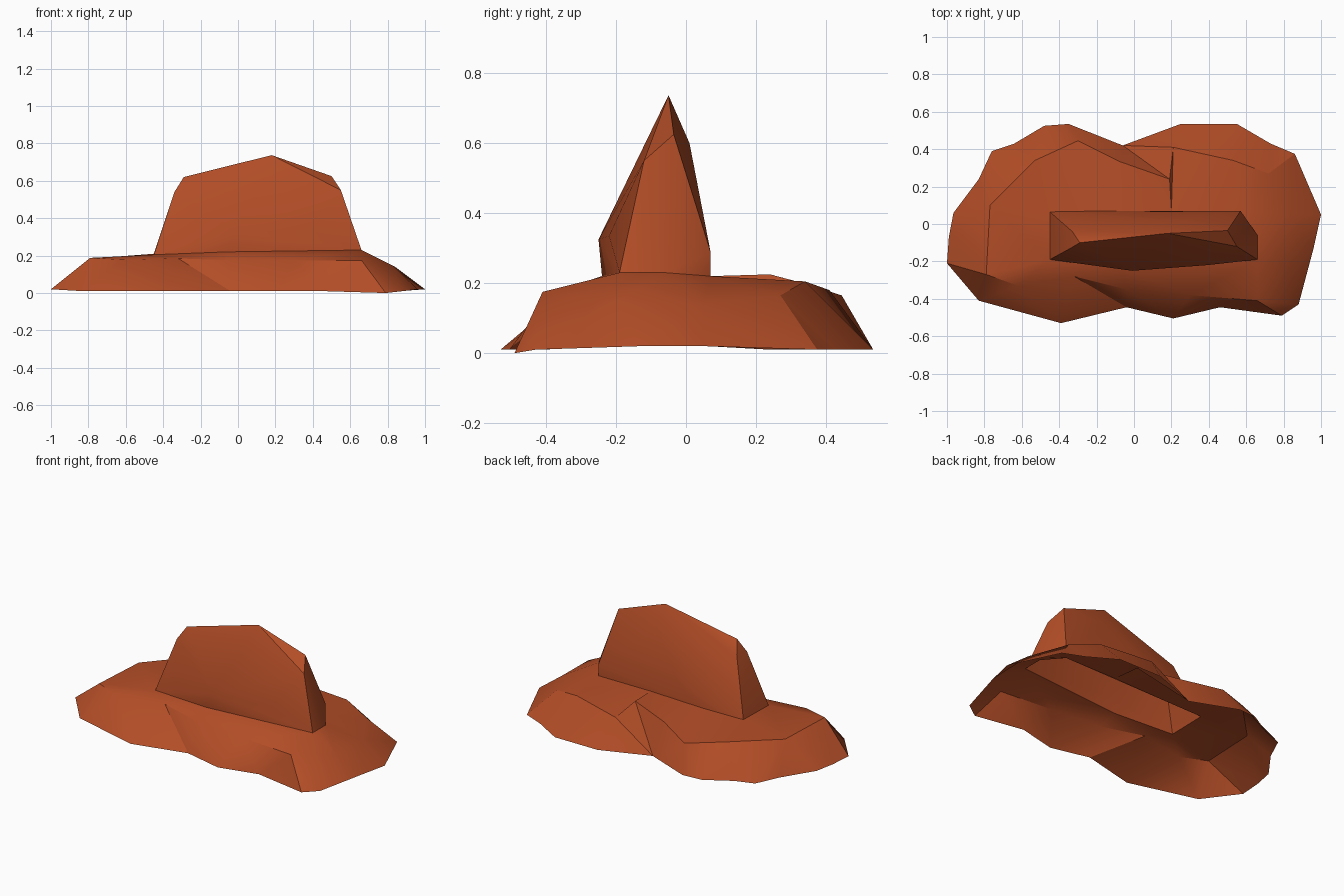
import bpy, bmesh
from mathutils import Vector

if "Cube" in bpy.data.objects:
    bpy.data.objects.remove(bpy.data.objects["Cube"])

rust = bpy.data.materials.new("rust_red_rock")
rust.diffuse_color = (0.45, 0.075, 0.02, 1)
rust.use_nodes = True
rust.node_tree.nodes["Principled BSDF"].inputs["Base Color"].default_value = rust.diffuse_color


def zip_loops(bm, a, b):
    """Triangulate the band between two closed rings, taking the shorter diagonal each step."""
    i = j = 0
    na, nb = len(a), len(b)
    while i < na or j < nb:
        a0, a1, b0, b1 = a[i % na], a[(i + 1) % na], b[j % nb], b[(j + 1) % nb]
        step_a = j == nb or (i < na and (a1.co - b0.co).length <= (b1.co - a0.co).length)
        if step_a:
            bm.faces.new((a0, a1, b0))
            i += 1
        else:
            bm.faces.new((a0, b1, b0))
            j += 1


def finish(bm, name):
    mesh = bpy.data.meshes.new(name)
    bm.to_mesh(mesh)
    bm.free()
    mesh.materials.append(rust)
    obj = bpy.data.objects.new(name, mesh)
    bpy.context.collection.objects.link(obj)
    bpy.ops.object.select_all(action='DESELECT')
    obj.select_set(True)
    bpy.context.view_layer.objects.active = obj
    bpy.ops.object.shade_smooth_by_angle(angle=0.52)


# Rings of the mound, counter-clockwise from the right: foot, shoulder, foot of the fin
foot = [(1.0, .05), (.86, .375), (.73, .43), (.55, .535), (.25, .535), (-.06, .42),
        (-.35, .535), (-.48, .525), (-.64, .43), (-.76, .39), (-.83, .24), (-.965, .06),
        (-.99, -.07), (-1.0, -.21), (-.83, -.41), (-.39, -.53), (-.04, -.445),
        (.21, -.505), (.46, -.445), (.79, -.49), (.88, -.43), (.96, -.13)]
shoulder = [(.84, .05, .14), (.72, .27, .165), (.53, .34, .205), (.21, .41, .18),
            (.19, .24, .225), (-.08, .335, .20), (-.30, .445, .165), (-.53, .34, .195),
            (-.77, .10, .185), (-.79, -.27, .188), (-.62, -.33, .178), (-.32, -.28, .185),
            (-.04, -.35, .175), (.30, -.38, .175), (.66, -.41, .175), (.83, -.20, .145)]
fin_foot = [(.66, -.06, .23), (.57, .07, .22), (.20, .07, .22), (-.16, .07, .21),
            (-.45, .065, .21), (-.45, -.19, .205), (-.06, -.24, .22), (.66, -.19, .23)]

# Mound: open underneath, with a hole under the hollow fin
bm = bmesh.new()
rings = [[bm.verts.new((x, y, 0.0 if y < -.48 and x > .5 else .02 if abs(x) > .95 else .01))
          for x, y in foot]]
rings += [[bm.verts.new(p) for p in ring] for ring in (shoulder, fin_foot)]
for lower, upper in zip(rings, rings[1:]):
    zip_loops(bm, lower, upper)
bmesh.ops.recalc_face_normals(bm, faces=bm.faces)
if sum(f.normal.z for f in bm.faces) < 0:
    bmesh.ops.reverse_faces(bm, faces=bm.faces)
finish(bm, "rock_mound")

# Fin: faceted hull over its foot, waist and crest, open at the bottom
waist = [(-.34, -.13, .54), (-.01, -.25, .325), (.39, -.22, .335), (.55, -.12, .55),
         (.57, .07, .29), (0, .065, .30), (-.33, -.04, .55)]
crest = [(-.29, -.10, .62), (.18, -.05, .737), (.50, -.035, .625), (.20, .01, .60)]
bm = bmesh.new()
for p in fin_foot + waist + crest:
    bm.verts.new(p)
hull = bmesh.ops.convex_hull(bm, input=bm.verts)
loose = [v for v in bm.verts if not v.link_faces]
bmesh.ops.delete(bm, geom=loose, context='VERTS')
bmesh.ops.recalc_face_normals(bm, faces=bm.faces)
under = [f for f in bm.faces if all(v.co.z < .24 for v in f.verts)]
bmesh.ops.delete(bm, geom=under, context='FACES')
finish(bm, "rock_fin")
